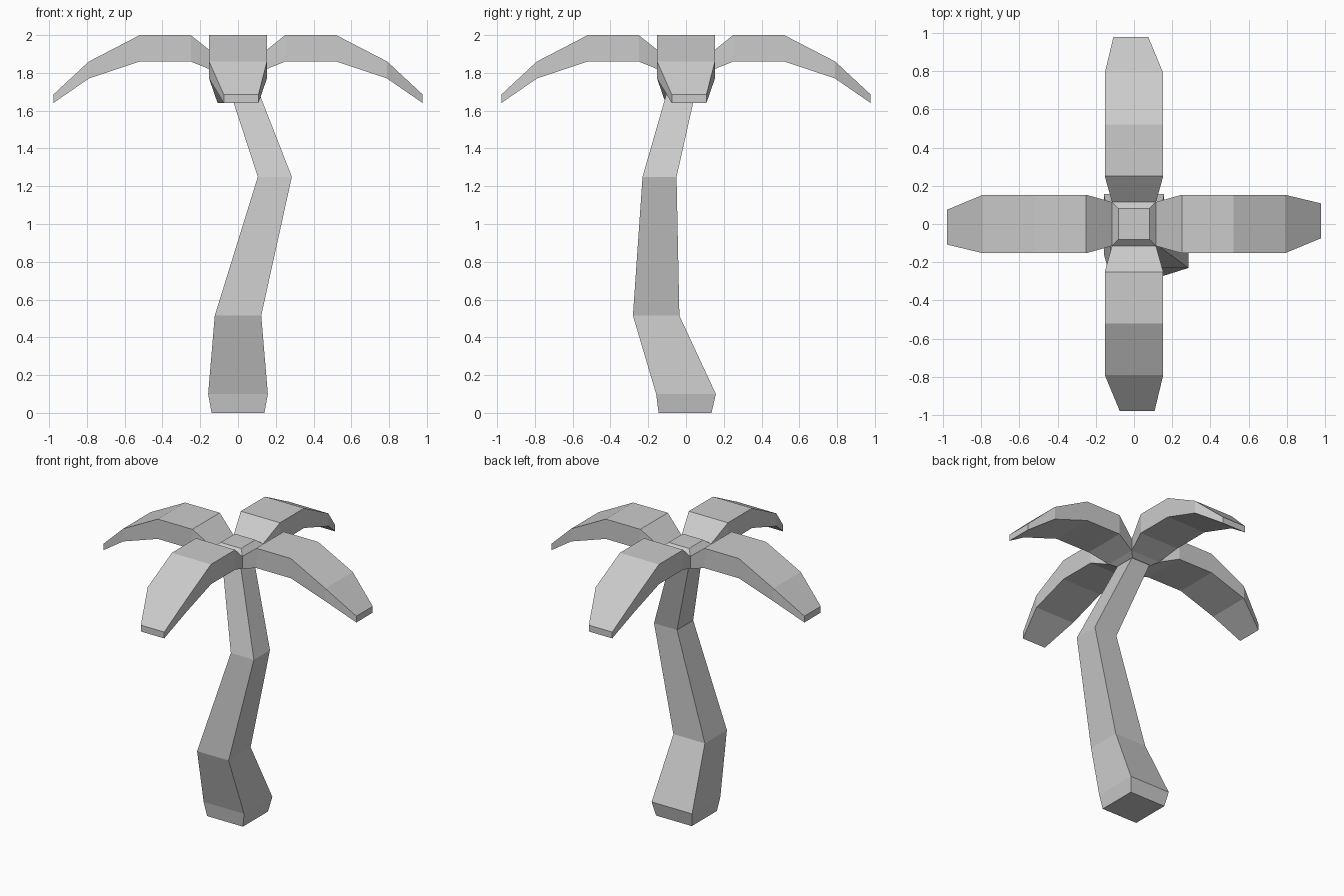
import bpy
import bmesh
from math import pi
from mathutils import Matrix, Vector

old = bpy.data.objects.get("Cube")
if old:
    bpy.data.objects.remove(old, do_unlink=True)

# One plain grey for the whole tree
GREY = (0.6, 0.6, 0.6, 1.0)
grey = bpy.data.materials.new("plain grey")
grey.use_nodes = True
grey.diffuse_color = GREY
grey.node_tree.nodes["Principled BSDF"].inputs["Base Color"].default_value = GREY


def loft(name, rings, turn=0.0):
    """Skin a list of four-cornered rings, cap both ends, turn about z."""
    bm = bmesh.new()
    loops = [[bm.verts.new(p) for p in ring] for ring in rings]
    for a, b in zip(loops, loops[1:]):
        for i in range(4):
            j = (i + 1) % 4
            bm.faces.new((a[i], a[j], b[j], b[i]))
    bm.faces.new(loops[0])
    bm.faces.new(loops[-1])
    bmesh.ops.recalc_face_normals(bm, faces=bm.faces[:])
    bm.transform(Matrix.Rotation(turn, 4, "Z"))
    mesh = bpy.data.meshes.new(name)
    bm.to_mesh(mesh)
    bm.free()
    mesh.materials.append(grey)
    obj = bpy.data.objects.new(name, mesh)
    bpy.context.collection.objects.link(obj)
    return obj


def level_ring(cx, cy, z, half):
    """Horizontal square."""
    return [Vector((cx + sx * half, cy + sy * half, z))
            for sx, sy in ((-1, -1), (1, -1), (1, 1), (-1, 1))]


def upright_ring(x, low, high, right, left):
    """Vertical rectangle across a frond."""
    return [Vector(p) for p in ((x, right, low), (x, left, low),
                                (x, left, high), (x, right, high))]


# Crooked trunk: centre x, centre y, height, half width
trunk = [(0, -0.005, 0, 0.14), (0, 0, 0.1, 0.158), (0, -0.158, 0.515, 0.123),
         (0.195, -0.14, 1.25, 0.09), (0.003, -0.003, 1.785, 0.073)]
loft("trunk", [level_ring(*s) for s in trunk])

# Crown block with chamfered top and bottom
crown = [(1.785, 0.08), (1.805, 0.115), (1.892, 0.115), (1.925, 0.08)]
loft("crown", [level_ring(0, 0, z, h) for z, h in crown])

# Four drooping fronds: distance, underside, top, right edge, left edge
frond = [(0.115, 1.805, 1.892, -0.115, 0.115), (0.25, 1.86, 2.0, -0.153, 0.153),
         (0.52, 1.86, 2.0, -0.153, 0.153), (0.79, 1.77, 1.86, -0.153, 0.153),
         (0.978, 1.64, 1.685, -0.075, 0.108)]
for i, side in enumerate(("left", "back", "right", "front")):
    loft(side + "_frond", [upright_ring(*s) for s in frond], i * pi / 2)
